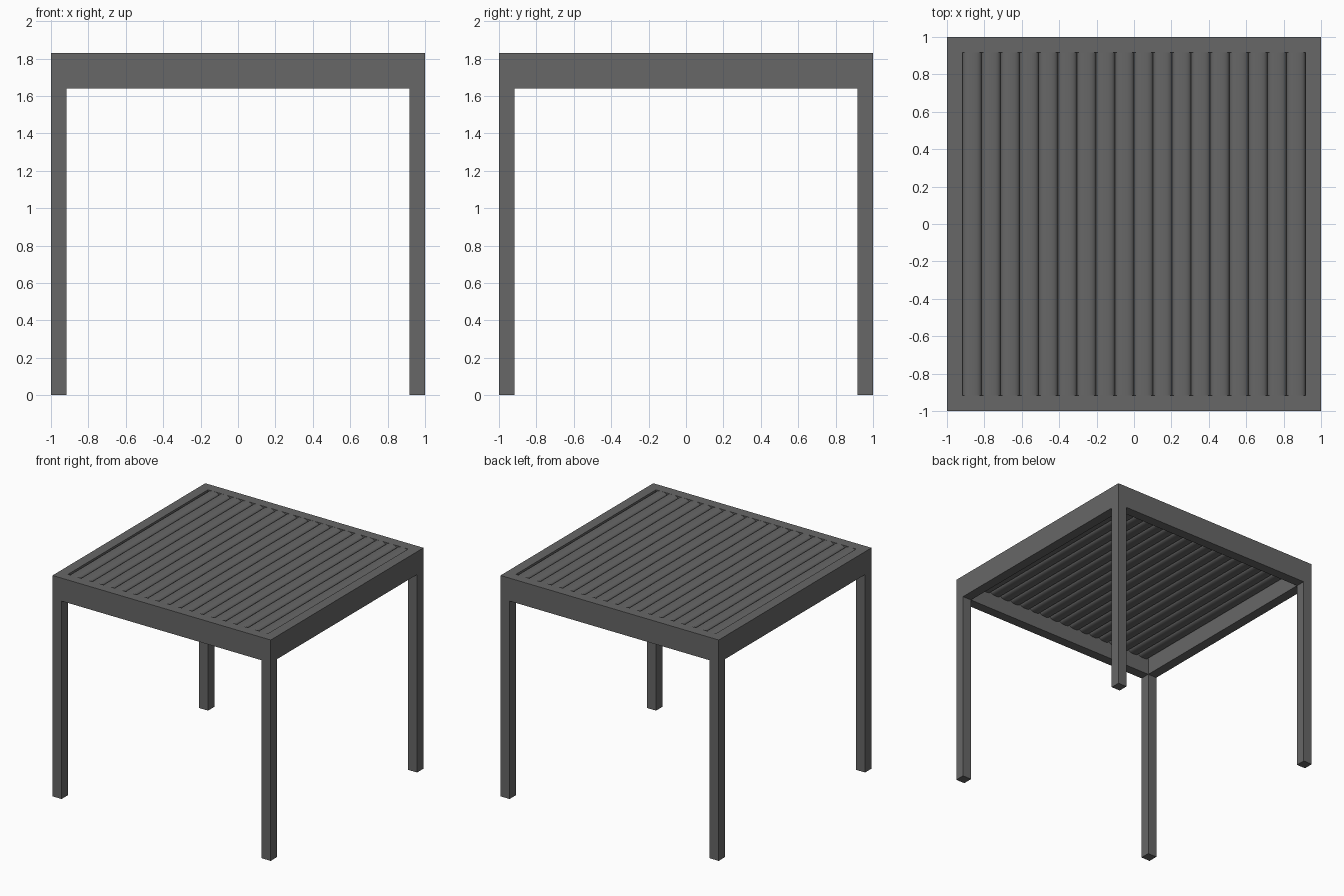
import bpy
import bmesh
import math

if "Cube" in bpy.data.objects:
    bpy.data.objects.remove(bpy.data.objects["Cube"], do_unlink=True)

OUTER, INNER = 1.0, 0.917       # frame half-widths
BEAM_LOW, TOP = 1.64, 1.83      # frame underside and top
SLATS = 18

grey = bpy.data.materials.new("charcoal_grey")
grey.use_nodes = True
colour = (0.135, 0.135, 0.135, 1)
grey.diffuse_color = colour
grey.node_tree.nodes["Principled BSDF"].inputs["Base Color"].default_value = colour


def finish(bm, name):
    bmesh.ops.recalc_face_normals(bm, faces=bm.faces)
    mesh = bpy.data.meshes.new(name)
    bm.to_mesh(mesh)
    bm.free()
    mesh.materials.append(grey)
    obj = bpy.data.objects.new(name, mesh)
    bpy.context.collection.objects.link(obj)
    return obj


# Roof frame: one mitred ring of four beams
bm = bmesh.new()
corners = [(-1, -1), (1, -1), (1, 1), (-1, 1)]
section = [(OUTER, BEAM_LOW), (OUTER, TOP), (INNER, TOP), (INNER, BEAM_LOW)]
rings = [[bm.verts.new((sx * r, sy * r, z)) for r, z in section] for sx, sy in corners]
for i in range(4):
    a, b = rings[i], rings[(i + 1) % 4]
    for j in range(4):
        k = (j + 1) % 4
        bm.faces.new((a[j], b[j], b[k], a[k]))
finish(bm, "roof_frame")

# Four square posts under the corners
width = OUTER - INNER
for sx, sy in corners:
    bm = bmesh.new()
    bmesh.ops.create_cube(bm, size=1)
    bmesh.ops.scale(bm, vec=(width, width, BEAM_LOW), verts=bm.verts)
    mid = (OUTER + INNER) / 2
    bmesh.ops.translate(bm, vec=(sx * mid, sy * mid, BEAM_LOW / 2), verts=bm.verts)
    depth = "front" if sy < 0 else "back"
    side = "left" if sx > 0 else "right"
    finish(bm, f"{depth}_{side}_post")

# Louvre slats: rounded blades lying side by side between the beams
pitch = 2 * INNER / SLATS
half_width, half_height = pitch / 2, 0.03


def rounded(value):
    return math.copysign(abs(value) ** 0.8, value)


for n in range(SLATS):
    bm = bmesh.new()
    x = -INNER + (n + 0.5) * pitch
    steps = 32
    profile = []
    for s in range(steps):
        t = math.tau * s / steps
        profile.append(bm.verts.new((x + half_width * rounded(math.cos(t)), -INNER,
                                     TOP - half_height + half_height * rounded(math.sin(t)))))
    face = bm.faces.new(profile)
    made = bmesh.ops.extrude_face_region(bm, geom=[face], use_keep_orig=True)["geom"]
    moved = [v for v in made if isinstance(v, bmesh.types.BMVert)]
    bmesh.ops.translate(bm, vec=(0, 2 * INNER, 0), verts=moved)
    slat = finish(bm, f"louvre_slat_{n + 1}")
    bpy.ops.object.select_all(action="DESELECT")
    slat.select_set(True)
    bpy.context.view_layer.objects.active = slat
    bpy.ops.object.shade_smooth_by_angle(angle=math.radians(40))
